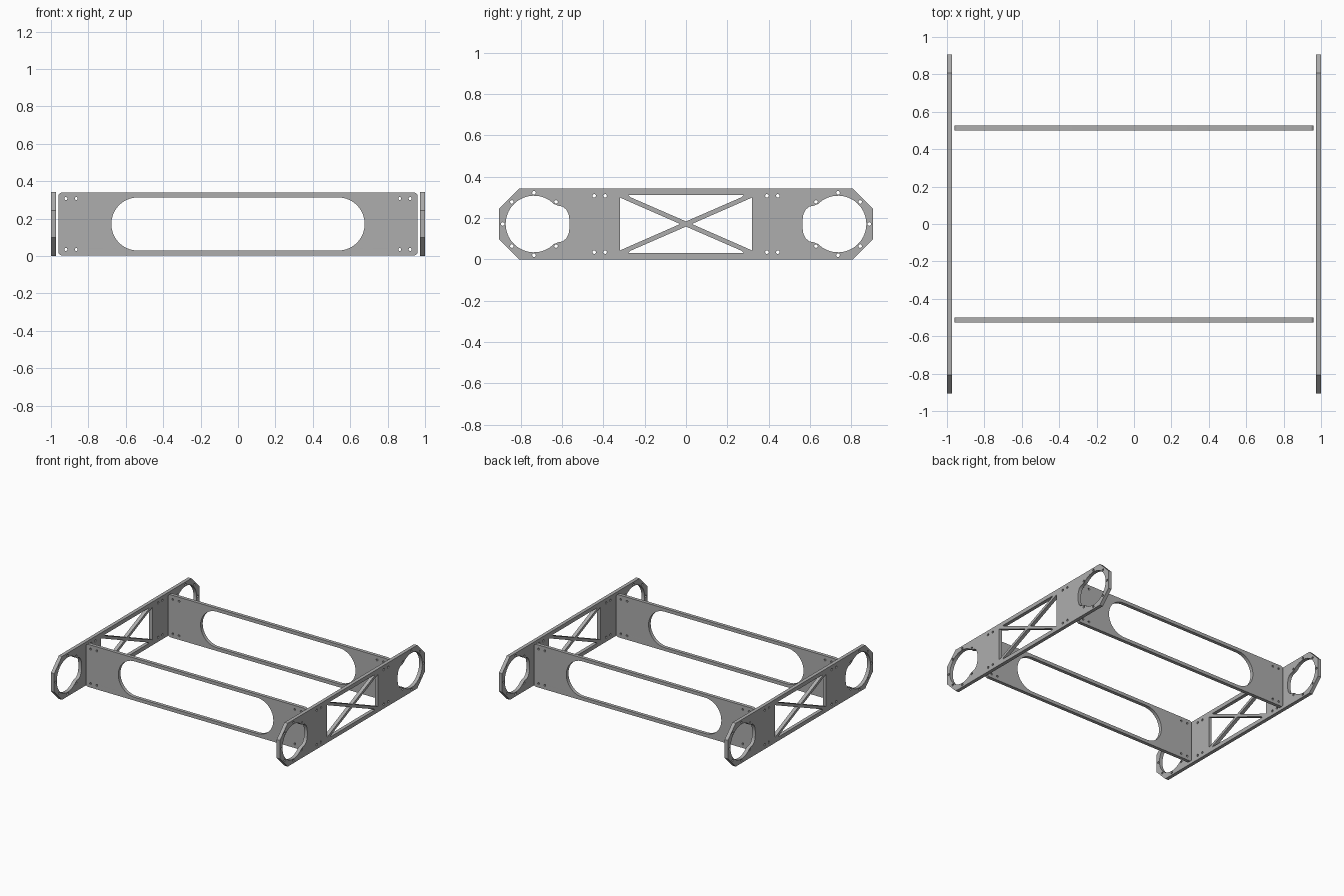
import bpy, bmesh
from math import cos, sin, radians
from mathutils import Matrix

cube = bpy.data.objects.get("Cube")
if cube:
    bpy.data.objects.remove(cube, do_unlink=True)

MID = 0.171  # half the plate height

grey = bpy.data.materials.new("satin grey")
grey.use_nodes = True
colour = (0.42, 0.42, 0.42, 1)
grey.diffuse_color = colour
grey.node_tree.nodes["Principled BSDF"].inputs["Base Color"].default_value = colour


def arc(u, v, r, start=0, end=360, steps=24):
    """Points along an arc; a full circle omits the repeated last point."""
    count = steps if end - start == 360 else steps + 1
    angles = [radians(start + (end - start) * i / steps) for i in range(count)]
    return [(u + r * cos(a), v + r * sin(a)) for a in angles]


def rounded_box(w, h, r, steps):
    """Rounded rectangle centred on the origin, given half sizes."""
    corners = [(1, 1, 0), (-1, 1, 90), (-1, -1, 180), (1, -1, 270)]
    return [p for sx, sy, a in corners
            for p in arc(sx * (w - r), sy * (h - r), r, a, a + 90, steps)]


def plate(name, loops, thickness, matrix):
    """Extruded flat plate: the first loop is the outline, the rest are holes."""
    curve = bpy.data.curves.new(name, "CURVE")
    curve.dimensions, curve.fill_mode = "2D", "BOTH"
    curve.extrude = thickness / 2
    for loop in loops:
        spline = curve.splines.new("POLY")
        spline.points.add(len(loop) - 1)
        for point, (u, v) in zip(spline.points, loop):
            point.co = (u, v, 0, 1)
        spline.use_cyclic_u = True
    temp = bpy.data.objects.new(name + " outline", curve)
    bpy.context.collection.objects.link(temp)
    bpy.context.view_layer.update()
    mesh = bpy.data.meshes.new_from_object(
        temp.evaluated_get(bpy.context.evaluated_depsgraph_get()))
    bpy.data.objects.remove(temp, do_unlink=True)
    bm = bmesh.new()
    bm.from_mesh(mesh)
    bmesh.ops.remove_doubles(bm, verts=bm.verts, dist=0.0001)
    bmesh.ops.transform(bm, matrix=matrix, verts=bm.verts)
    bmesh.ops.recalc_face_normals(bm, faces=bm.faces)
    bm.to_mesh(mesh)
    bm.free()
    mesh.name = name
    mesh.materials.clear()
    mesh.materials.append(grey)
    obj = bpy.data.objects.new(name, mesh)
    bpy.context.collection.objects.link(obj)
    bpy.ops.object.select_all(action="DESELECT")
    obj.select_set(True)
    bpy.context.view_layer.objects.active = obj
    bpy.ops.object.shade_smooth_by_angle(angle=radians(30))


def flip(loop, su, sv=1):
    return [(su * u, sv * v) for u, v in loop]


def bolts(us, v, r):
    return [arc(su * u, sv * v, r, steps=12)
            for u in us for su in (-1, 1) for sv in (-1, 1)]


# Side plate: chamfered outline
quarter = [(0.905, 0.073), (0.808, MID)]
side = [quarter + flip(quarter[::-1], -1) + flip(quarter, -1, -1)
        + flip(quarter[::-1], 1, -1)]

# Wheel opening with a lobe facing the middle, and its ring of bolt holes
lobe = [(0.116, 0.089), (0.14, 0.084), (0.158, 0.068), (0.168, 0.045), (0.172, 0.02)]
centre = -0.736
opening = arc(centre, 0, 0.137, 45, 315, 40)
opening += [(centre + u, -v) for u, v in lobe] + [(centre + u, v) for u, v in lobe[::-1]]
ring = [arc(*p, 0.009, steps=12) for p in arc(centre, 0, 0.151, 45, 315, 6)]
for s in (-1, 1):
    side += [flip(loop, s) for loop in [opening] + ring]

# Cross-braced window: four triangular openings
upper = [(0, 0.0125), (0.27, 0.13), (0.278, 0.14), (-0.278, 0.14), (-0.27, 0.13)]
outer = [(0.028, 0), (0.32, 0.128), (0.32, -0.128)]
side += [upper, flip(upper, 1, -1), outer, flip(outer, -1)]
side += bolts((0.392, 0.445), 0.136, 0.009)

# Cross panel: rounded outline with a long slot
panel = [rounded_box(0.96, 0.168, 0.018, 5), rounded_box(0.677, 0.142, 0.1415, 14)]
panel += bolts((0.865, 0.92), 0.136, 0.008)

to_side = Matrix(((0, 0, 1, 0), (1, 0, 0, 0), (0, 1, 0, MID), (0, 0, 0, 1)))
to_front = Matrix(((1, 0, 0, 0), (0, 0, -1, 0), (0, 1, 0, MID), (0, 0, 0, 1)))
for s, x_name, y_name in ((1, "left", "back"), (-1, "right", "front")):
    plate(x_name + "_side_plate", side, 0.028,
          Matrix.Translation((s * 0.986, 0, 0)) @ to_side)
    plate(y_name + "_cross_panel", panel, 0.027,
          Matrix.Translation((0, s * 0.513, 0)) @ to_front)
